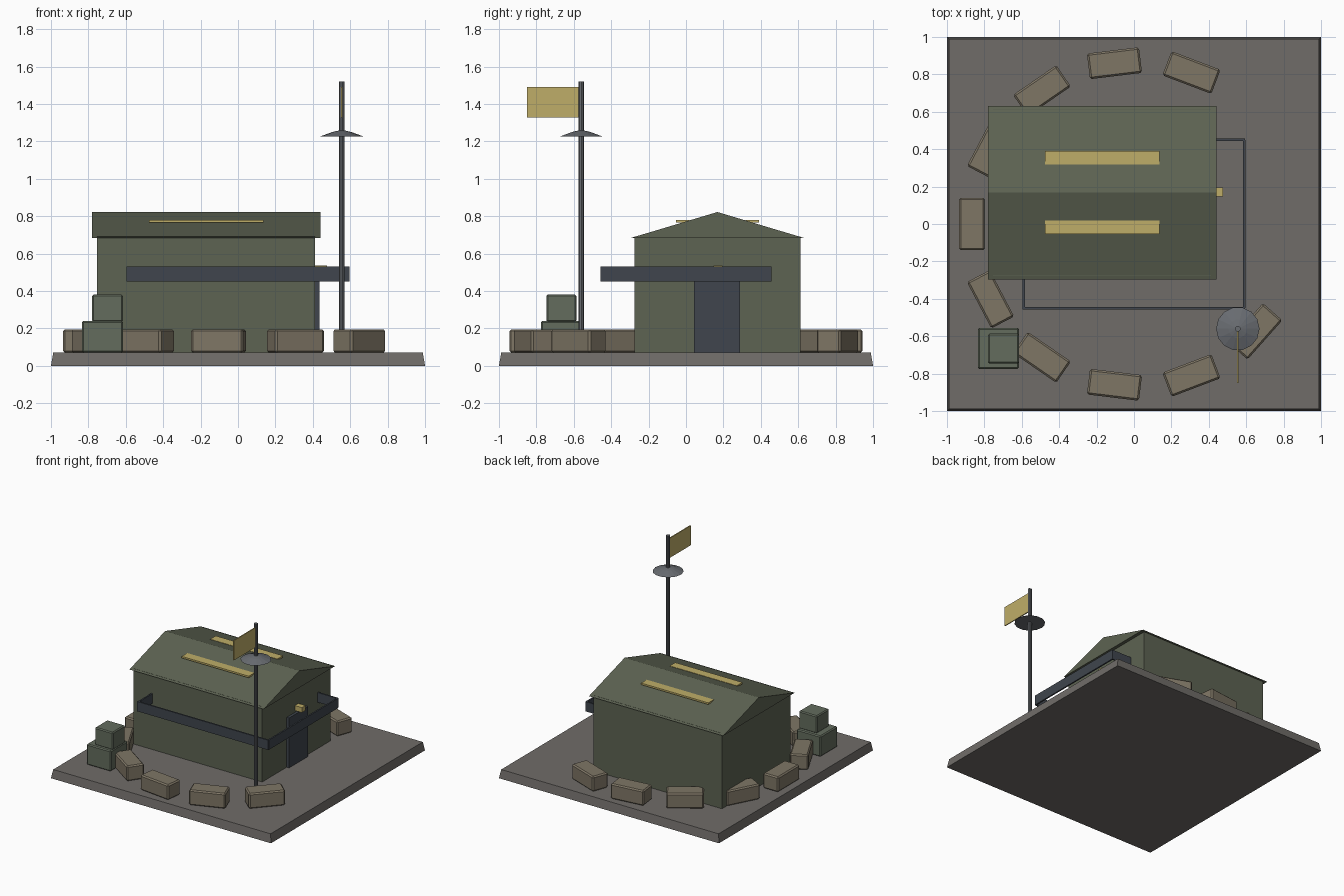
import bpy, bmesh, math

if "Cube" in bpy.data.objects:
    bpy.data.objects.remove(bpy.data.objects["Cube"])

def mat(name, r, g, b):
    m = bpy.data.materials.new(name)
    m.diffuse_color = (r, g, b, 1)
    m.use_nodes = True
    m.node_tree.nodes["Principled BSDF"].inputs["Base Color"].default_value = m.diffuse_color
    return m

GREEN = mat("olive", 0.11, 0.125, 0.085)
STONE = mat("concrete", 0.16, 0.15, 0.14)
SAND = mat("sandbag", 0.21, 0.18, 0.13)
YELLOW = mat("yellow", 0.52, 0.42, 0.14)
DARK = mat("dark_steel", 0.05, 0.06, 0.075)
STEEL = mat("steel", 0.14, 0.15, 0.165)
CRATE = mat("crate_green", 0.125, 0.15, 0.11)

def finish(name, bm, material, bevel=0.0):
    bmesh.ops.recalc_face_normals(bm, faces=bm.faces)
    me = bpy.data.meshes.new(name)
    bm.to_mesh(me)
    bm.free()
    me.materials.append(material)
    ob = bpy.data.objects.new(name, me)
    bpy.context.collection.objects.link(ob)
    if bevel:
        mod = ob.modifiers.new("bevel", 'BEVEL')
        mod.width, mod.segments = bevel, 1
    return ob

def box(name, x, y, z, material, bevel=0.0, taper=0.0):
    """Box from (min, max) ranges; taper pulls the top edges inward."""
    bm = bmesh.new()
    bmesh.ops.create_cube(bm, size=1)
    for v in bm.verts:
        t = taper if v.co.z > 0 else 0
        sx, sy = math.copysign(t, v.co.x), math.copysign(t, v.co.y)
        v.co = ((x[0] + x[1]) / 2 + v.co.x * (x[1] - x[0]) - sx,
                (y[0] + y[1]) / 2 + v.co.y * (y[1] - y[0]) - sy,
                (z[0] + z[1]) / 2 + v.co.z * (z[1] - z[0]))
    return finish(name, bm, material, bevel)

def lathe(name, profile, sides, loc, material):
    """Closed revolved solid from (radius, z) rings."""
    bm = bmesh.new()
    rings = [[bm.verts.new((loc[0] + r * math.cos(2 * math.pi * i / sides),
                            loc[1] + r * math.sin(2 * math.pi * i / sides), z))
              for i in range(sides)] for r, z in profile]
    for a, b in zip(rings, rings[1:]):
        for i in range(sides):
            j = (i + 1) % sides
            bm.faces.new((a[i], a[j], b[j], b[i]))
    bm.faces.new(rings[0])
    bm.faces.new(rings[-1])
    return finish(name, bm, material)

# ground slab
box("ground_slab", (-1, 1), (-1, 1), (0, 0.07), STONE, taper=0.012)

# building walls and gable roof
CY = 0.168
box("walls", (-0.755, 0.413), (CY - 0.444, CY + 0.444), (0.06, 0.69), GREEN)
bm = bmesh.new()
ends = [[bm.verts.new((x, CY + dy, z)) for dy, z in ((-0.464, 0.683), (0.464, 0.683), (0, 0.822))]
        for x in (-0.78, 0.44)]
for e in ends:
    bm.faces.new(e)
for i in range(3):
    j = (i + 1) % 3
    bm.faces.new((ends[0][i], ends[0][j], ends[1][j], ends[1][i]))
finish("roof", bm, GREEN)

# yellow roof strips
for side in (-1, 1):
    c = CY + side * 0.185
    box("roof_strip", (-0.475, 0.135), (c - 0.036, c + 0.036), (0.766, 0.78), YELLOW)

# door and lamp above it
box("door", (0.40, 0.435), (0.043, 0.29), (0.07, 0.48), DARK)
box("door_lamp", (0.41, 0.477), (0.148, 0.195), (0.495, 0.536), YELLOW)

# flat rail band around the building
for s in (-1, 1):
    box("rail_long", (-0.597, 0.593), (s * 0.45 - 0.006, s * 0.45 + 0.006), (0.45, 0.53), DARK)
    box("rail_short", (s * 0.59 - 0.006, s * 0.59 + 0.006), (-0.45, 0.45), (0.45, 0.53), DARK)

# mast, dish and flag
MAST = (0.555, -0.56)
lathe("mast", [(0.015, 0.06), (0.015, 1.52)], 10, MAST, STEEL)
lathe("dish", [(0.116, 1.226), (0.05, 1.25), (0.015, 1.258)], 14, MAST, STEEL)
box("flag", (0.551, 0.559), (-0.85, -0.57), (1.328, 1.49), YELLOW)

# stacked crates
box("lower_crate", (-0.835, -0.615), (-0.775, -0.555), (0.07, 0.24), CRATE, 0.008)
box("upper_crate", (-0.78, -0.615), (-0.747, -0.585), (0.235, 0.38), CRATE, 0.008)

# ring of sandbags, left open on the door side
for k in range(-4, 6):
    a = math.pi + k * 2 * math.pi / 13
    bag = box("sandbag", (-0.14, 0.14), (-0.069, 0.069), (0.07, 0.195), SAND, 0.01)
    bag.location = (0.866 * math.cos(a), 0.866 * math.sin(a), 0)
    bag.rotation_euler.z = a + math.pi / 2
